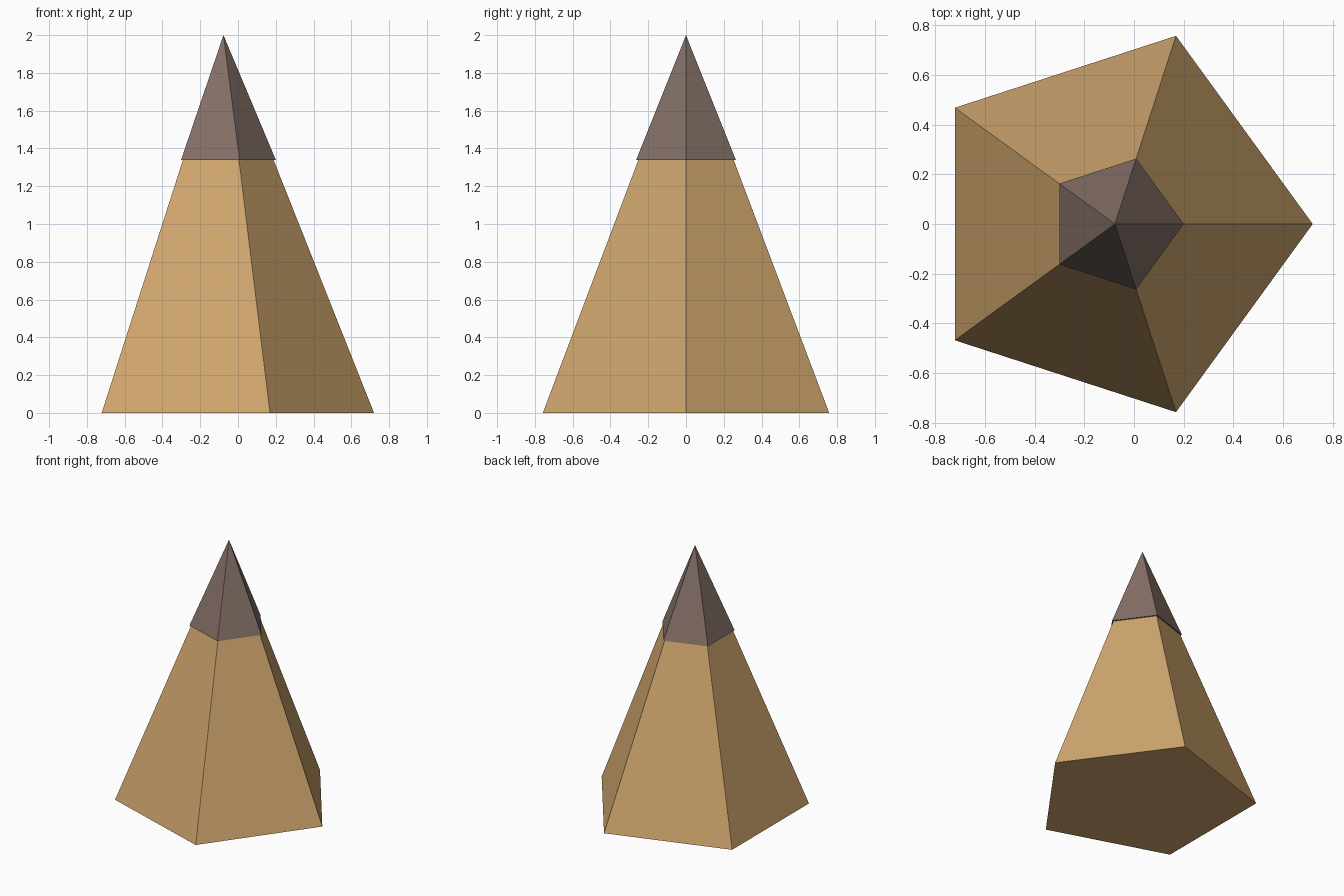
import bpy
import math

if "Cube" in bpy.data.objects:
    bpy.data.objects.remove(bpy.data.objects["Cube"])

CENTRE_X = -0.077  # centres the pentagon's bounding box on x = 0


def material(name, rgb):
    mat = bpy.data.materials.new(name)
    mat.diffuse_color = (*rgb, 1.0)
    mat.use_nodes = True
    mat.node_tree.nodes["Principled BSDF"].inputs["Base Color"].default_value = mat.diffuse_color
    return mat


def five_sided_cone(name, r_bottom, r_top, z_bottom, z_top, mat):
    """Flat-shaded pentagonal cone with one corner facing +x."""
    bpy.ops.mesh.primitive_cone_add(
        vertices=5, radius1=r_bottom, radius2=r_top, depth=z_top - z_bottom,
        location=(CENTRE_X, 0, (z_bottom + z_top) / 2))
    obj = bpy.context.object
    obj.name = name
    # turn the corner nearest +x exactly onto the +x axis
    corner = min((math.atan2(v.co.y, v.co.x) for v in obj.data.vertices
                  if v.co.z < 0), key=abs)
    obj.rotation_euler.z = -corner
    obj.data.materials.append(mat)
    return obj


tan = material("tan", (0.63, 0.383, 0.156))
brown = material("dull_brown", (0.232, 0.162, 0.134))

# Tapering body, ending just inside the cap
five_sided_cone("body", 0.797, 0.257, 0.0, 1.36, tan)

# Pointed cap with a slight overhang
five_sided_cone("cap", 0.277, 0.0, 1.34, 2.0, brown)
